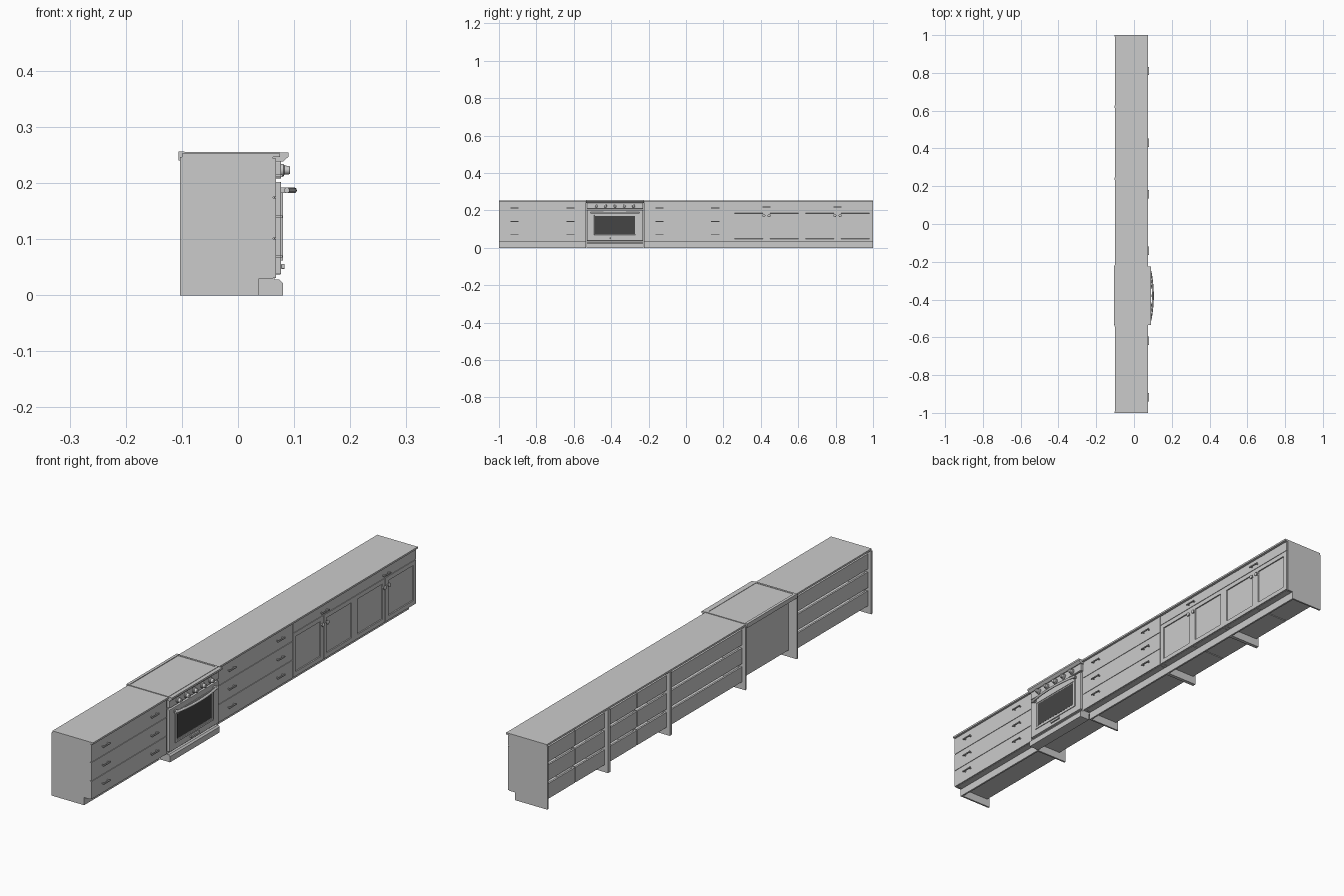
import bpy, bmesh, math
from mathutils import Matrix

if "Cube" in bpy.data.objects:
    bpy.data.objects.remove(bpy.data.objects["Cube"])


def make(name, bm, mat=None):
    bmesh.ops.recalc_face_normals(bm, faces=bm.faces)
    me = bpy.data.meshes.new(name)
    bm.to_mesh(me)
    bm.free()
    ob = bpy.data.objects.new(name, me)
    bpy.context.collection.objects.link(ob)
    if mat:
        me.materials.append(mat)
    return ob


def box(name, x, y, z, bevel=0, mat=None):
    bm = bmesh.new()
    size = (x[1] - x[0], y[1] - y[0], z[1] - z[0])
    mid = (sum(x) / 2, sum(y) / 2, sum(z) / 2)
    bmesh.ops.create_cube(bm, size=1, matrix=Matrix.Translation(mid) @ Matrix.Diagonal((*size, 1)))
    ob = make(name, bm, mat)
    if bevel:
        m = ob.modifiers.new("bevel", 'BEVEL')
        m.width, m.segments = bevel, 2
    return ob


def prism(name, pts, y0, y1):
    # extrudes an x-z outline along y
    bm = bmesh.new()
    f = bm.faces.new([bm.verts.new((x, y0, z)) for x, z in pts])
    ext = bmesh.ops.extrude_face_region(bm, geom=[f])
    verts = [v for v in ext['geom'] if isinstance(v, bmesh.types.BMVert)]
    bmesh.ops.translate(bm, verts=verts, vec=(0, y1 - y0, 0))
    return make(name, bm)


def framed(name, x, y, z, rim, depth):
    # slab whose +x face has a recessed centre
    ob = box(name, x, y, z)
    bm = bmesh.new()
    bm.from_mesh(ob.data)
    f = max(bm.faces, key=lambda q: q.calc_center_median().x)
    bmesh.ops.inset_individual(bm, faces=[f], thickness=rim)
    bmesh.ops.inset_individual(bm, faces=[f], thickness=0.001, depth=-depth)
    bm.to_mesh(ob.data)
    bm.free()
    return ob


def turned(name, y, z, pts, seg=20):
    # lathe around the x direction, pts = (x, radius)
    bm = bmesh.new()
    for (xa, ra), (xb, rb) in zip(pts, pts[1:]):
        m = Matrix.Translation(((xa + xb) / 2, y, z)) @ Matrix.Rotation(math.pi / 2, 4, 'Y')
        bmesh.ops.create_cone(bm, segments=seg, radius1=ra, radius2=rb, depth=xb - xa,
                              cap_ends=True, matrix=m)
    ob = make(name, bm)
    bpy.context.view_layer.objects.active = ob
    ob.select_set(True)
    bpy.ops.object.shade_smooth_by_angle()
    ob.select_set(False)


def pull(y, z):
    box("pull_bar", (0.075, 0.079), (y - 0.022, y + 0.022), (z - 0.002, z + 0.002))
    for s in (-0.016, 0.016):
        box("pull_post", (0.068, 0.076), (y + s - 0.002, y + s + 0.002), (z - 0.002, z + 0.002))


BACK, CASE, FRONT, T = -0.103, 0.062, 0.068, 0.007
ROWS = [(0.03, 0.101), (0.101, 0.174), (0.174, 0.245)]


def cabinet(y0, y1, columns):
    # side panels notched for the toe space
    side = [(BACK, 0), (0.037, 0), (0.037, 0.03), (CASE, 0.03), (CASE, 0.246), (BACK, 0.246)]
    prism("side_panel", side, y0, y0 + T)
    prism("side_panel", side, y1 - T, y1)
    box("toe_kick", (0.03, 0.037), (y0, y1), (0, 0.03))
    # inner drawer boxes, open at the top
    w = (y1 - y0 - 2 * T) / columns
    for c in range(columns):
        a = y0 + T + c * w + 0.002
        b = a + w - 0.004
        for z0, z1 in ROWS:
            top = z1 - 0.012
            box("drawer_bottom", (-0.09, CASE), (a, b), (z0, z0 + 0.005))
            box("drawer_back", (-0.09, -0.083), (a, b), (z0, top))
            box("drawer_side", (-0.09, CASE), (a, a + 0.005), (z0, top))
            box("drawer_side", (-0.09, CASE), (b - 0.005, b), (z0, top))
    box("front_backing", (CASE - 0.004, CASE), (y0, y1), (0.03, 0.246))


def drawer_cabinet(y0, y1):
    cabinet(y0, y1, 1)
    for z0, z1 in ROWS:
        box("drawer_front", (CASE, FRONT), (y0 + 0.001, y1 - 0.001), (z0 + 0.001, z1 - 0.001))
        for y in (y0 + 0.083, y1 - 0.083):
            pull(y, z0 + 0.039)


def door_cabinet(y0, y1):
    cabinet(y0, y1, 2)
    mid = (y0 + y1) / 2
    box("drawer_front", (CASE, FRONT), (y0 + 0.001, y1 - 0.001), (0.204, 0.243))
    pull(mid, 0.218)
    for a, b, k in ((y0, mid, mid - 0.014), (mid, y1, mid + 0.014)):
        framed("door", (CASE, FRONT), (a + 0.001, b - 0.001), (0.031, 0.202), 0.024, 0.004)
        turned("door_knob", k, 0.172, [(0.068, 0.003), (0.073, 0.003), (0.075, 0.008),
                                       (0.078, 0.008), (0.08, 0.005)])


S0, S1 = -0.535, -0.225
drawer_cabinet(-1, S0)
drawer_cabinet(S1, 0.24)
door_cabinet(0.24, 0.62)
door_cabinet(0.62, 1)

# countertops either side of the stove
for a, b in ((-1, S0), (S1, 1)):
    box("countertop", (-0.1, 0.075), (a, b), (0.246, 0.253))

# stove body, kick plate and cooktop
C = (S0 + S1) / 2
dark = bpy.data.materials.new("dark_glass")
dark.diffuse_color = (0.06, 0.06, 0.06, 1)
dark.use_nodes = True
dark.node_tree.nodes["Principled BSDF"].inputs["Base Color"].default_value = dark.diffuse_color
box("stove_body", (-0.07, 0.065), (S0 + 0.003, S1 - 0.003), (0.028, 0.242))
prism("stove_kick", [(0.037, 0), (0.08, 0), (0.08, 0.022), (0.074, 0.028), (0.037, 0.028)],
      S0 + 0.002, S1 - 0.002)
prism("cooktop", [(-0.106, 0.24), (-0.106, 0.254), (0.09, 0.254), (0.09, 0.247),
                  (0.08, 0.238), (0.062, 0.238), (0.062, 0.24)], S0, S1)
box("cooktop_back_rim", (-0.106, -0.095), (S0, S1), (0.254, 0.2565))
for a in (S0, S1 - 0.008):
    box("cooktop_side_rim", (-0.095, 0.075), (a, a + 0.008), (0.254, 0.2555))
box("cooktop_front_rim", (0.067, 0.075), (S0 + 0.008, S1 - 0.008), (0.254, 0.2555))

# control panel with knobs
box("control_panel", (0.062, 0.077), (S0 + 0.004, S1 - 0.004), (0.208, 0.239), 0.002)
for i in range(5):
    turned("control_knob", C + (i - 2) * 0.05, 0.223,
           [(0.077, 0.011), (0.081, 0.011), (0.083, 0.008), (0.091, 0.0075), (0.093, 0.006)])

# oven door, window and plain plate
box("oven_door", (0.065, 0.077), (S0 + 0.005, S1 - 0.005), (0.037, 0.202), 0.002)
framed("window_frame", (0.077, 0.08), (C - 0.118, C + 0.118), (0.062, 0.182), 0.01, 0.0022)
box("window_glass", (0.0775, 0.0785), (C - 0.106, C + 0.106), (0.074, 0.17), 0, dark)
box("door_plate", (0.077, 0.083), (C - 0.025, C + 0.025), (0.047, 0.056), 0.001)

# bowed oven handle
cu = bpy.data.curves.new("oven_handle", 'CURVE')
cu.dimensions = '3D'
cu.bevel_depth, cu.bevel_resolution, cu.use_fill_caps = 0.005, 3, True
sp = cu.splines.new('POLY')
sp.points.add(16)
for i, p in enumerate(sp.points):
    t = i / 8 - 1
    p.co = (0.1 - 0.013 * t * t, C + 0.13 * t, 0.187, 1)
bpy.context.collection.objects.link(bpy.data.objects.new("oven_handle", cu))
for s in (-1, 1):
    y = C + s * 0.12
    box("oven_handle_post", (0.075, 0.09), (y - 0.005, y + 0.005), (0.182, 0.192))
